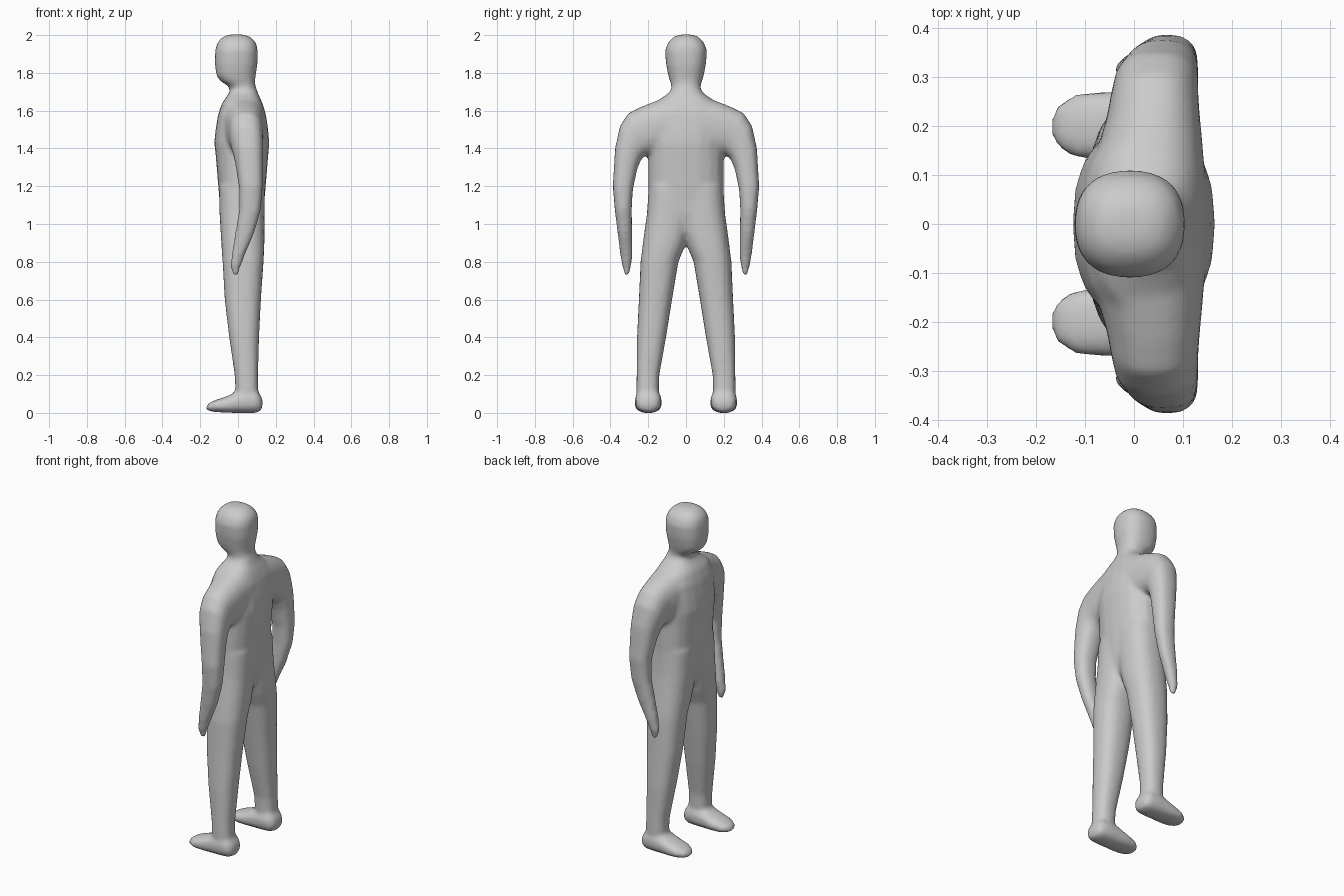
import bpy, bmesh, math
from mathutils import Vector as V

SIDES = 20


def loft(bm, rings, power=2.4):
    """Skin closed rounded rings, each given as (centre, half axis u, half axis v)."""
    loops = []
    for c, u, v in rings:
        loop = []
        for i in range(SIDES):
            a = 2 * math.pi * i / SIDES
            ca, sa = math.cos(a), math.sin(a)
            p = c + u * math.copysign(abs(ca) ** (2 / power), ca) \
                  + v * math.copysign(abs(sa) ** (2 / power), sa)
            loop.append(bm.verts.new(p))
        loops.append(loop)
    faces = [bm.faces.new(loops[0]), bm.faces.new(loops[-1])]
    for a, b in zip(loops, loops[1:]):
        for i in range(SIDES):
            j = (i + 1) % SIDES
            faces.append(bm.faces.new((a[i], a[j], b[j], b[i])))
    bmesh.ops.recalc_face_normals(bm, faces=faces)


def upright(z, x0, x1, y0, y1):
    """Horizontal ring at height z spanning the given x and y ranges."""
    return (V(((x0 + x1) / 2, (y0 + y1) / 2, z)),
            V(((x1 - x0) / 2, 0, 0)), V((0, (y1 - y0) / 2, 0)))


bm = bmesh.new()

# Torso: height, front, back, half width
torso = [(0.90, -.02, .07, .10), (0.97, -.065, .115, .18), (1.05, -.092, .134, .205),
         (1.20, -.105, .147, .20), (1.36, -.118, .160, .20), (1.43, -.126, .166, .20),
         (1.50, -.119, .160, .20), (1.58, -.106, .148, .20), (1.64, -.085, .130, .17),
         (1.69, -.05, .107, .095), (1.72, -.035, .098, .074)]
loft(bm, [upright(z, a, b, -w, w) for z, a, b, w in torso])

# Head and neck
head = [(1.62, -.04, .10, .07), (1.70, -.04, .100, .074), (1.73, -.05, .092, .077),
        (1.755, -.092, .09, .085), (1.785, -.115, .094, .094), (1.85, -.123, .104, .107),
        (1.92, -.121, .105, .111), (1.96, -.11, .096, .096), (1.988, -.085, .07, .07),
        (2.003, -.05, .035, .035)]
loft(bm, [upright(z, a, b, -w, w) for z, a, b, w in head])

# Leg: height, front, back, inner side, outer side
leg = [(1.20, -.10, .142, -.05, .197), (1.05, -.098, .141, -.035, .208),
       (0.95, -.092, .141, -.015, .222), (0.88, -.088, .140, .006, .231),
       (0.80, -.082, .136, .04, .241), (0.60, -.071, .122, .073, .25),
       (0.40, -.047, .112, .105, .26), (0.20, -.018, .106, .141, .262),
       (0.12, -.014, .108, .143, .263), (0.05, -.01, .11, .15, .255)]

# Foot: position along its length, bottom, top, half width
foot = [(-.168, .018, .036, .022), (-.155, .010, .052, .046), (-.12, .004, .068, .066),
        (-.06, .001, .088, .072), (-.01, -.001, .112, .071), (.05, -.002, .125, .071),
        (.10, 0, .12, .066), (.122, .012, .09, .05), (.13, .03, .07, .03)]

# Arm: outer y and z, inner y and z, front, back
arm = [(.05, 1.69, .05, 1.38, -.10, .15), (.17, 1.648, .17, 1.37, -.07, .14),
       (.24, 1.62, .205, 1.365, -.055, .135), (.305, 1.588, .215, 1.36, -.048, .132),
       (.35, 1.52, .235, 1.345, -.04, .132), (.376, 1.40, .258, 1.29, -.018, .132),
       (.388, 1.20, .281, 1.18, .006, .131), (.377, 1.07, .287, 1.08, .006, .121),
       (.362, .95, .285, .96, -.014, .087), (.349, .84, .283, .84, -.033, .038),
       (.338, .775, .29, .775, -.04, .014), (.324, .73, .302, .73, -.03, .002)]

for s in (-1, 1):
    loft(bm, [upright(z, a, b, s * i, s * o) for z, a, b, i, o in leg])
    loft(bm, [(V((x, s * .2, (lo + hi) / 2)), V((0, w, 0)), V((0, 0, (hi - lo) / 2)))
              for x, lo, hi, w in foot])
    loft(bm, [(V(((a + b) / 2, s * (oy + iy) / 2, (oz + iz) / 2)),
               V((0, s * (oy - iy) / 2, (oz - iz) / 2)), V(((b - a) / 2, 0, 0)))
              for oy, oz, iy, iz, a, b in arm])

mesh = bpy.data.meshes.new("body")
bm.to_mesh(mesh)
bm.free()
body = bpy.data.objects.new("body", mesh)
bpy.context.collection.objects.link(body)
bpy.context.view_layer.objects.active = body
body.select_set(True)

# Fuse the limbs into one skin and soften the joins
remesh = body.modifiers.new("fuse", 'REMESH')
remesh.mode = 'VOXEL'
remesh.voxel_size = 0.012
remesh.use_smooth_shade = True
soften = body.modifiers.new("soften", 'SMOOTH')
soften.factor = 0.5
soften.iterations = 8
for name in ("fuse", "soften"):
    bpy.ops.object.modifier_apply(modifier=name)
bpy.ops.object.shade_smooth()

# Plain grey skin
grey = bpy.data.materials.new("light grey")
grey.diffuse_color = (0.6, 0.6, 0.6, 1)
body.data.materials.clear()
body.data.materials.append(grey)
